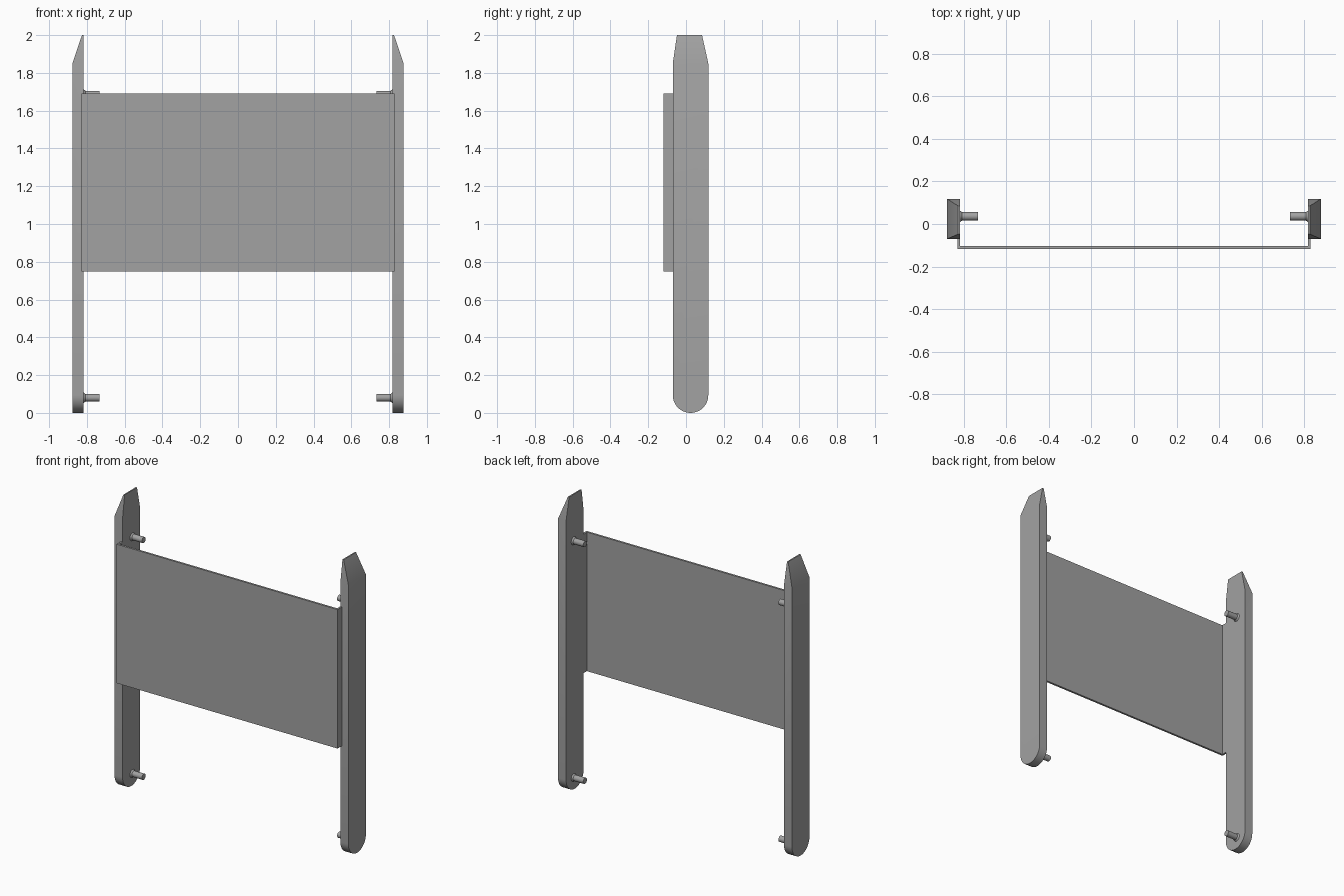
import bpy, bmesh, math
from mathutils import Matrix

if "Cube" in bpy.data.objects:
    bpy.data.objects.remove(bpy.data.objects["Cube"])

grey = bpy.data.materials.new("plain grey")
grey.diffuse_color = (0.36, 0.36, 0.36, 1)
grey.use_nodes = True
grey.node_tree.nodes["Principled BSDF"].inputs["Base Color"].default_value = grey.diffuse_color

Y0, Y1 = -0.07, 0.118          # post depth
YC, R = (Y0 + Y1) / 2, (Y1 - Y0) / 2
X_IN, X_OUT = 0.817, 0.877     # post inner and outer faces
SHOULDER = 1.85


def finish(name, bm, smooth=False):
    bmesh.ops.recalc_face_normals(bm, faces=bm.faces)
    mesh = bpy.data.meshes.new(name)
    bm.to_mesh(mesh)
    bm.free()
    mesh.materials.append(grey)
    ob = bpy.data.objects.new(name, mesh)
    bpy.context.collection.objects.link(ob)
    if smooth:
        bpy.ops.object.select_all(action='DESELECT')
        ob.select_set(True)
        bpy.context.view_layer.objects.active = ob
        bpy.ops.object.shade_smooth_by_angle(angle=math.radians(30))
    return ob


def extrude_outline(bm, inner, outer):
    """Closed solid between two matching loops of points."""
    a = [bm.verts.new(p) for p in inner]
    b = [bm.verts.new(p) for p in outer]
    n = len(a)
    bm.faces.new(a)
    bm.faces.new(b)
    for i in range(n):
        j = (i + 1) % n
        bm.faces.new((a[i], a[j], b[j], b[i]))


def post(name, s):
    # Round foot and straight sides, up to the shoulder
    bm = bmesh.new()
    arc = [math.pi + math.pi * i / 24 for i in range(25)]
    side = [(YC + R * math.cos(t), R + R * math.sin(t)) for t in arc]
    side += [(Y1, SHOULDER), (Y0, SHOULDER)]
    extrude_outline(bm, [(s * X_IN, y, z) for y, z in side],
                    [(s * X_OUT, y, z) for y, z in side])
    # Tapered tip drawn in from the front, back and outer side
    cap = [f for f in bm.faces if all(abs(v.co.z - SHOULDER) < 1e-5 for v in f.verts)]
    geom = bmesh.ops.extrude_face_region(bm, geom=cap)["geom"]
    bmesh.ops.delete(bm, geom=cap, context='FACES_ONLY')
    for v in [g for g in geom if isinstance(g, bmesh.types.BMVert)]:
        v.co.z = 2.0
        v.co.y = 0.085 if v.co.y > YC else -0.048
        if abs(v.co.x) > X_IN + 0.01:
            v.co.x = s * 0.826
    finish(name, bm, True)


def peg(name, s, z):
    # Round peg with a small flared collar where it meets the post
    bm = bmesh.new()
    prof = [(X_IN + 0.003, 0.029), (X_IN - 0.003, 0.025),
            (X_IN - 0.010, 0.020), (0.732, 0.020)]
    rings = []
    for x, r in prof:
        rings.append([bm.verts.new((s * x, 0.036 + r * math.cos(t), z + r * math.sin(t)))
                      for t in (2 * math.pi * i / 24 for i in range(24))])
    for a, b in zip(rings, rings[1:]):
        for i in range(24):
            j = (i + 1) % 24
            bm.faces.new((a[i], a[j], b[j], b[i]))
    bm.faces.new(rings[0])
    bm.faces.new(rings[-1])
    finish(name, bm, True)


for side, s in (("left", -1), ("right", 1)):
    post(side + "_post", s)
    peg(side + "_upper_peg", s, 1.685)
    peg(side + "_lower_peg", s, 0.08)

# Shallow U-shaped front panel with end flanges meeting the posts
XP, XI, YF, YB = 0.829, 0.816, -0.118, -0.104
u_shape = [(-XP, YF), (XP, YF), (XP, Y0), (XI, Y0),
           (XI, YB), (-XI, YB), (-XI, Y0), (-XP, Y0)]
bm = bmesh.new()
extrude_outline(bm, [(x, y, 0.748) for x, y in u_shape],
                [(x, y, 1.69) for x, y in u_shape])
finish("front_panel", bm)
